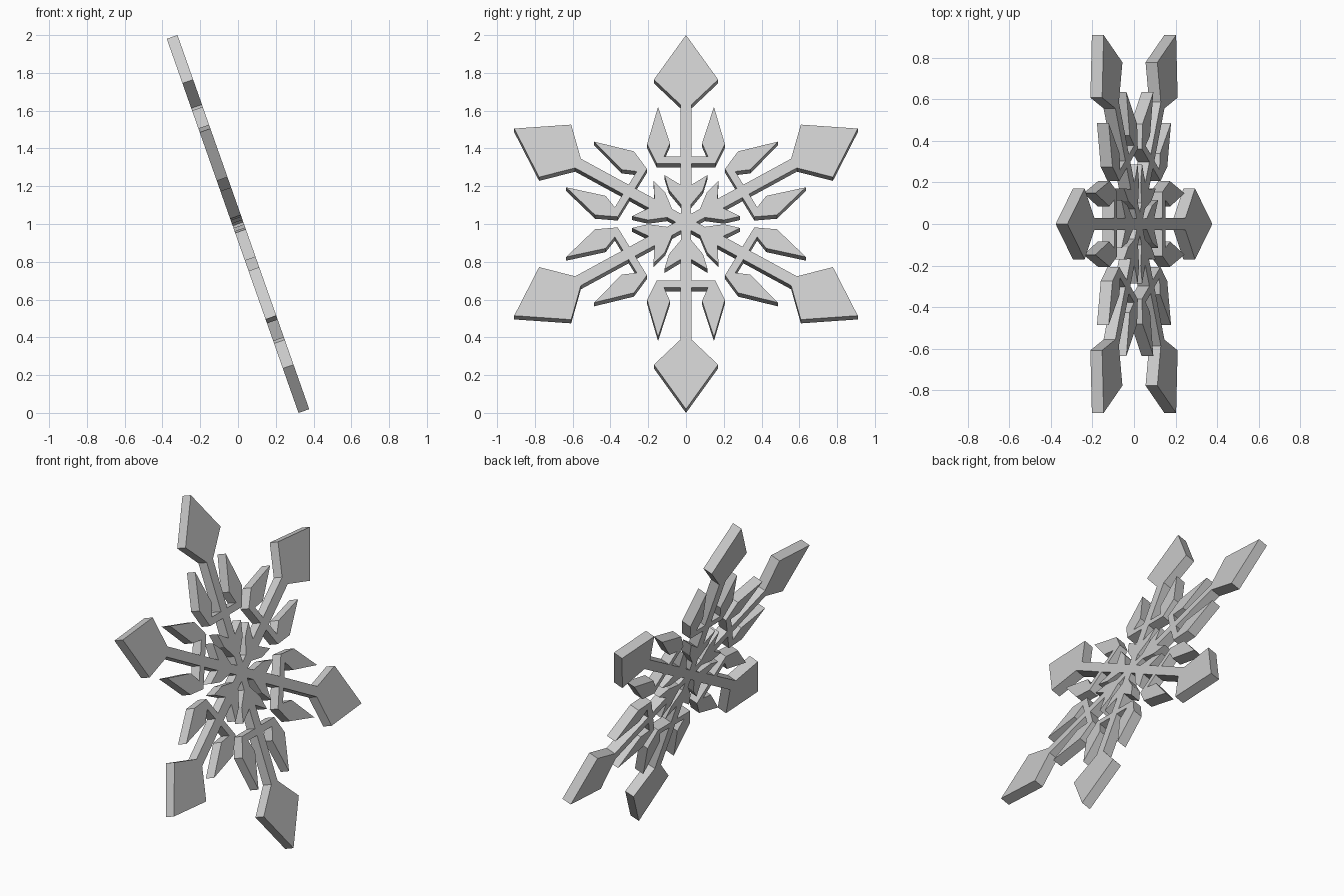
import bpy, bmesh
from math import radians
from mathutils import Matrix, Vector

cube = bpy.data.objects.get("Cube")
if cube:
    bpy.data.objects.remove(cube, do_unlink=True)

THICKNESS = 0.06
TILT = radians(-19.4)

# Right half of one arm, from the valley between arms to just before the tip
half_arm = [
    (0.027, 0.047), (0.027, 0.10),                                   # hub spoke
    (0.09, 0.18), (0.115, 0.265), (0.03, 0.21),                      # inner barb
    (0.03, 0.328), (0.155, 0.328), (0.206, 0.437), (0.148, 0.647),   # side leaf
    (0.085, 0.442), (0.116, 0.368), (0.03, 0.368),                   # crossbar
    (0.03, 0.66), (0.17, 0.80),                                      # end kite
]
tip = (0, 1.05)

# Mirror the half arm; the first valley point is shared with the next arm
arm = [(-u, v) for u, v in half_arm] + [tip] + half_arm[:0:-1]

# Six arms joined into one closed outline
outline = []
for i in range(6):
    turn = Matrix.Rotation(radians(-60 * i), 3, 'X')
    outline += [turn @ Vector((-THICKNESS / 2, u, v)) for u, v in arm]

# Extrude the outline into a plate
bm = bmesh.new()
face = bm.faces.new([bm.verts.new(p) for p in outline])
ext = bmesh.ops.extrude_face_region(bm, geom=[face], use_keep_orig=True)
moved = [g for g in ext["geom"] if isinstance(g, bmesh.types.BMVert)]
bmesh.ops.translate(bm, verts=moved, vec=(THICKNESS, 0, 0))
bmesh.ops.recalc_face_normals(bm, faces=bm.faces[:])
mesh = bpy.data.meshes.new("snowflake")
bm.to_mesh(mesh)
bm.free()

# Plain grey
grey = bpy.data.materials.new("light_grey")
grey.use_nodes = True
color = (0.6, 0.6, 0.6, 1)
grey.diffuse_color = color
grey.node_tree.nodes["Principled BSDF"].inputs["Base Color"].default_value = color
mesh.materials.append(grey)

# Lean the plate back
flake = bpy.data.objects.new("snowflake", mesh)
flake.rotation_euler = (0, TILT, 0)
flake.location = (0, 0, 1)
bpy.context.collection.objects.link(flake)
